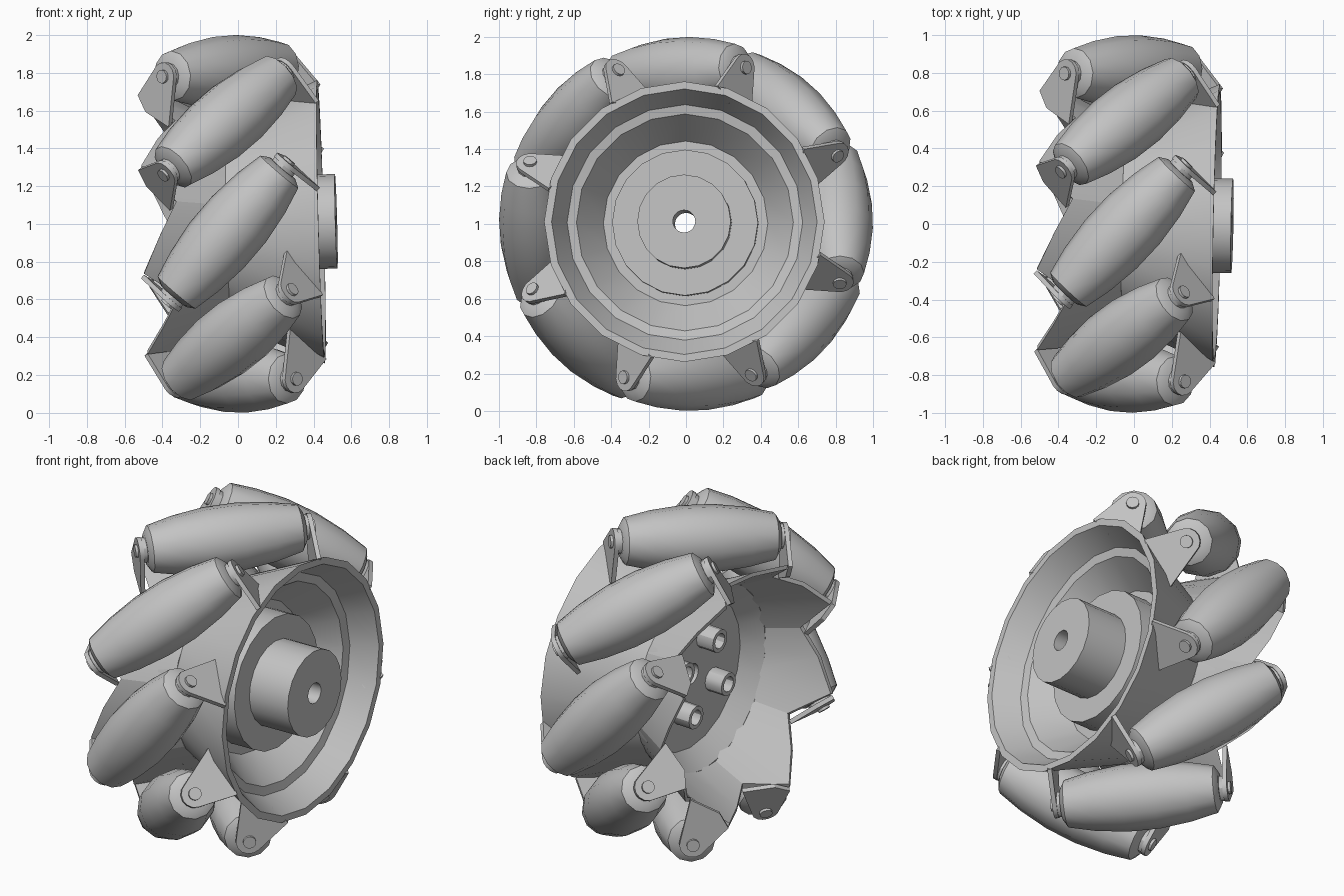
import bpy, bmesh
from math import sin, cos, pi, radians, sqrt
from mathutils import Vector, Matrix

cube = bpy.data.objects.get("Cube")
if cube:
    bpy.data.objects.remove(cube)

grey = bpy.data.materials.new("plain_grey")
grey.use_nodes = True
COLOUR = (0.55, 0.55, 0.55, 1)
grey.diffuse_color = COLOUR
grey.node_tree.nodes["Principled BSDF"].inputs["Base Color"].default_value = COLOUR

# The wheel axle runs along x and leans very slightly
X = Vector((1, 0, 0))
PLACE = Matrix.Translation((0, 0, 1)) @ X.rotation_difference(
    Vector((1, -0.02, 0.027))).to_matrix().to_4x4()


def finish(bm, name, angle=30):
    bmesh.ops.remove_doubles(bm, verts=bm.verts, dist=0.0001)
    bmesh.ops.recalc_face_normals(bm, faces=bm.faces)
    bm.transform(PLACE)
    me = bpy.data.meshes.new(name)
    bm.to_mesh(me)
    bm.free()
    me.materials.append(grey)
    me.shade_smooth()
    me.set_sharp_from_angle(angle=radians(angle))
    ob = bpy.data.objects.new(name, me)
    bpy.context.collection.objects.link(ob)
    return ob


def lathe(name, profile, origin, axis, sides, closed=False, angle=30):
    """Turn (distance along axis, radius) points around an axis."""
    frame = Matrix.Translation(origin) @ axis.to_track_quat('Z', 'Y').to_matrix().to_4x4()
    bm = bmesh.new()
    rings = []
    for s, r in profile:
        rings.append([bm.verts.new(frame @ Vector((r * cos(2 * pi * i / sides),
                      r * sin(2 * pi * i / sides), s))) for i in range(sides)])
    pairs = list(zip(rings, rings[1:]))
    if closed:
        pairs.append((rings[-1], rings[0]))
    for a, b in pairs:
        for i in range(sides):
            j = (i + 1) % sides
            bm.faces.new((a[i], a[j], b[j], b[i]))
    if not closed:
        bm.faces.new(rings[0])
        bm.faces.new(rings[-1])
    return finish(bm, name, angle)


def plate(name, points, offset):
    """Thin plate from an outline and a thickness vector."""
    bm = bmesh.new()
    low = [bm.verts.new(p) for p in points]
    high = [bm.verts.new(p + offset) for p in points]
    bm.faces.new(low)
    bm.faces.new(high)
    for i in range(len(points)):
        j = (i + 1) % len(points)
        bm.faces.new((low[i], low[j], high[j], high[i]))
    return finish(bm, name)


def radial(a):
    return Vector((0, -cos(a), sin(a)))


def tangent(a):
    return Vector((0, sin(a), cos(a)))


# Rim: narrow waist, stepped dish and boss on one side, shallow dish on the other
WAIST_X, WAIST_R = -0.05, 0.53
rim_profile = [
    (0.44, 0.75), (0.44, 0.71), (0.30, 0.63), (0.29, 0.58), (0.11, 0.44),
    (0.11, 0.39), (0.26, 0.39), (0.26, 0.25), (0.52, 0.25), (0.52, 0.06),
    (-0.04, 0.06), (-0.04, 0.45), (-0.14, 0.55), (-0.14, 0.575), (WAIST_X, WAIST_R)]
lathe("rim", rim_profile, Vector(), X, 20, closed=True)

# Socket bolts in the shallow dish
for k in range(4):
    a = radians(62 + 90 * k)
    lathe("bolt", [(0, 0.068), (0.11, 0.068), (0.11, 0.045), (0.05, 0.045)],
          X * -0.04 + radial(a) * 0.22, -X, 12)

LEAN = radians(48)
HALF = 0.465          # distance from roller middle to its brackets
MID_R = 0.81          # roller middle to axle

# Roller barrel follows the round outline of the wheel
stations = [-0.42, -0.27, -0.09, 0.09, 0.27, 0.42]
barrel = [(s, 1 - sqrt(MID_R ** 2 + (s * sin(LEAN)) ** 2)) for s in stations]
barrel = [(-0.445, 0.09)] + barrel + [(0.445, 0.09)]

# Saw-toothed flare: (degrees from roller middle, x, radius) along its lip
flare_lip = [(-31, -0.31, 0.67), (-16.5, -0.49, 0.75), (-1, -0.40, 0.71), (14, -0.31, 0.67)]

for k in range(8):
    a = radians(45 * k - 3)
    centre = X * -0.038 + radial(a) * MID_R
    along = X * cos(LEAN) + tangent(a) * sin(LEAN)
    lathe("roller", barrel, centre, along, 12, angle=33)
    lathe("roller_pin", [(-0.505, 0.036), (0.505, 0.036)], centre, along, 12)
    lathe("roller_spacer", [(-HALF, 0.07), (HALF, 0.07)], centre, along, 12)

    # Rounded triangular bracket at each roller end
    for side, reach in ((-1, 0.155), (1, 0.185)):
        n = along * side
        pin = centre + n * HALF
        up = Vector((0, pin.y, pin.z)).normalized()
        up = (up - n * up.dot(n)).normalized()
        out = up.cross(n)
        if out.x * side < 0:
            out = -out
        outline = [(reach, -0.15)]
        outline += [(0.075 * cos(radians(t)), 0.075 * sin(radians(t)))
                    for t in range(35, 190, 25)]
        outline += [(-0.1, -0.25), (0.08, -0.22)]
        plate("bracket", [pin + out * u + up * v for u, v in outline], n * 0.025)

    # Flare section joining the far bracket to the rim and its neighbour
    bm = bmesh.new()
    sections = []
    for degrees, x, r in flare_lip:
        d = radial(a + radians(degrees))
        sections.append([bm.verts.new(p) for p in (
            X * x + d * r, X * WAIST_X + d * WAIST_R,
            X * WAIST_X + d * (WAIST_R - 0.03), X * x + d * (r - 0.025))])
    for p, q in zip(sections, sections[1:]):
        for i in range(4):
            j = (i + 1) % 4
            bm.faces.new((p[i], p[j], q[j], q[i]))
    bm.faces.new(sections[0])
    bm.faces.new(sections[-1])
    finish(bm, "rim_flare")
